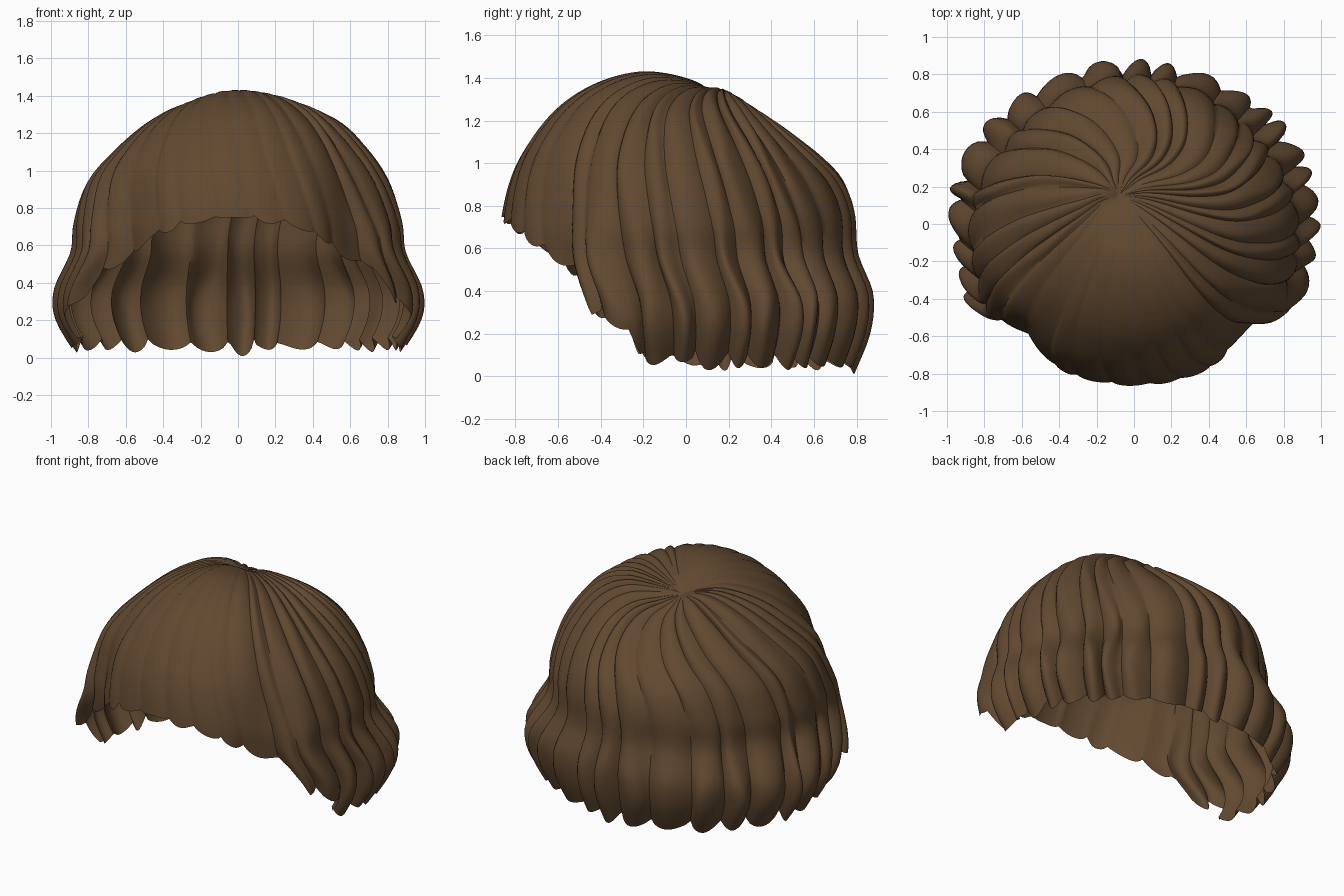
import bpy, bmesh, math, random
from mathutils import Vector

random.seed(7)
if "Cube" in bpy.data.objects:
    bpy.data.objects.remove(bpy.data.objects["Cube"], do_unlink=True)

brown = bpy.data.materials.new("dark brown hair")
brown.use_nodes = True
brown.diffuse_color = (0.12, 0.066, 0.03, 1)
brown.node_tree.nodes["Principled BSDF"].inputs["Base Color"].default_value = brown.diffuse_color

# Rings from crown to hem: centre x, front y, front z, half width, side z, back y, back z
RINGS = [Vector(r) for r in (
    (-.08, .15, 1.31, 0, 1.31, .15, 1.31),
    (-.05, .03, 1.39, .13, 1.35, .25, 1.28),
    (.01, -.2, 1.43, .32, 1.34, .36, 1.22),
    (.03, -.43, 1.37, .5, 1.26, .49, 1.13),
    (.02, -.63, 1.23, .66, 1.12, .63, 1.02),
    (0, -.79, 1, .8, .94, .73, .91),
    (0, -.86, .75, .87, .72, .78, .76),
    (0, -.86, .55, .88, .56, .785, .57),
    (0, -.8, .35, .96, .36, .845, .38),
    (0, -.76, .2, .95, .2, .83, .2),
    (0, -.7, 0, .83, 0, .75, 0))]
# Hem height by angle away from the front, in degrees
HEM = ((0, .76), (20, .72), (30, .66), (42, .57), (53, .49), (56, .31), (67, .26), (71, .09), (180, .06))

STRANDS, COLUMNS, ROWS = 32, 10, 44
SWIRL = 0.32


def smooth(x):
    x = max(0, min(1, x))
    return x * x * (3 - 2 * x)


def ring_at(t):
    """Smooth interpolation along the ring list."""
    last = len(RINGS) - 1
    i = min(int(t), last - 1)
    f = t - i
    p, q = RINGS[i], RINGS[i + 1]
    m = (q - RINGS[max(i - 1, 0)]) / 2
    n = (RINGS[min(i + 2, last)] - p) / 2
    return p + (q - p) * smooth(f) + m * (f * (1 - f) ** 2) - n * (f * f * (1 - f))


def turn(a):
    """Angle away from the front, in degrees."""
    return math.degrees(abs(math.remainder(a, math.tau)))


def hem_height(a):
    d = turn(a)
    for (d0, z0), (d1, z1) in zip(HEM, HEM[1:]):
        if d <= d1:
            return z0 + (z1 - z0) * (d - d0) / (d1 - d0)
    return HEM[-1][1]


def swell(a, t):
    """Pinch the temples and nape corners, and flare the side locks."""
    d = turn(a)
    temple = math.exp(-((d - 45) / 11) ** 2) * smooth((t - 3) / 3)
    lock = math.exp(-((d - 60) / 8) ** 2) * smooth((t - 5) / 2.5)
    nape = math.exp(-((d - 132) / 22) ** 2) * smooth((t - 2) / 3) * (1 - smooth((t - 7) / 1.2))
    return 1 - 0.07 * temple + 0.065 * lock - 0.04 * nape


def shell_point(a, t):
    """Point of the smooth head shape, before strands are raised."""
    cx, yf, zf, rx, zs, yb, zb = ring_at(t)
    c, s = math.cos(a), math.sin(a)
    z = zs * s * s + (zf if c > 0 else zb) * c * c
    k = swell(a, t)
    return Vector((cx + rx * s * k, (yf + yb) / 2 - (yb - yf) / 2 * c * k, z))


def twist(t):
    return SWIRL * smooth((t - 1.5) / 5.5)


def end_of(a, height):
    """Ring position where the strand reaches the given height."""
    low, high = 4, len(RINGS) - 1
    for _ in range(24):
        mid = (low + high) / 2
        if shell_point(a, mid).z > height:
            low = mid
        else:
            high = mid
    return low


# Strands of uneven width, length, thickness and roundness
widths = [random.uniform(0.6, 1.4) for _ in range(STRANDS)]
scale = math.tau / sum(widths)
columns, start = [], 0
for w in widths:
    traits = (random.uniform(0.03, 0.1), random.uniform(0.6, 1.3),
              random.uniform(-0.03, 0.03), random.uniform(0.7, 1.2))
    for k in range(COLUMNS):
        u = k / COLUMNS
        columns.append((start + w * scale * u, u, *traits))
    start += w * scale

# Swirling hair shell
bm = bmesh.new()
crown = bm.verts.new(shell_point(0, 0))
grid = []
for angle, u, length, lift, wave, roundness in columns:
    ridge = math.sin(math.pi * u ** 0.8) ** roundness
    final = angle + SWIRL
    front = 1 - smooth((turn(final) - 30) / 35)
    height = hem_height(final) - length * (ridge - 0.4) * (1 - 0.5 * front)
    end = end_of(final, max(height, 0.004))
    line = []
    for row in range(1, ROWS + 1):
        t = end * row / ROWS
        a = angle + twist(t) + wave * math.sin(t * 1.6) * smooth(t / 4) * math.sin(math.pi * u)
        p = shell_point(a, t)
        # Strands grow thicker towards the curled hem
        depth = lift * (0.03 * smooth(t / 3) + 0.04 * smooth((t - 6) / 2)) * (1 - 0.65 * front)
        outward = Vector((math.sin(a), -math.cos(a), 0.9 * (1 - smooth(t / 6))))
        line.append(bm.verts.new(p + outward.normalized() * depth * (ridge - 0.58)))
    grid.append(line)
for i, line in enumerate(grid):
    after = grid[(i + 1) % len(grid)]
    bm.faces.new((crown, line[0], after[0]))
    for j in range(ROWS - 1):
        bm.faces.new((line[j], line[j + 1], after[j + 1], after[j]))
bmesh.ops.recalc_face_normals(bm, faces=bm.faces)
if sum(f.normal.dot(f.calc_center_median() - Vector((0, 0, 0.5))) for f in bm.faces) < 0:
    bmesh.ops.reverse_faces(bm, faces=bm.faces)

mesh = bpy.data.meshes.new("hair_shell")
bm.to_mesh(mesh)
bm.free()
mesh.materials.append(brown)
hair = bpy.data.objects.new("hair_shell", mesh)
bpy.context.collection.objects.link(hair)
bpy.context.view_layer.objects.active = hair
hair.select_set(True)
bpy.ops.object.shade_smooth_by_angle(angle=math.radians(50))
